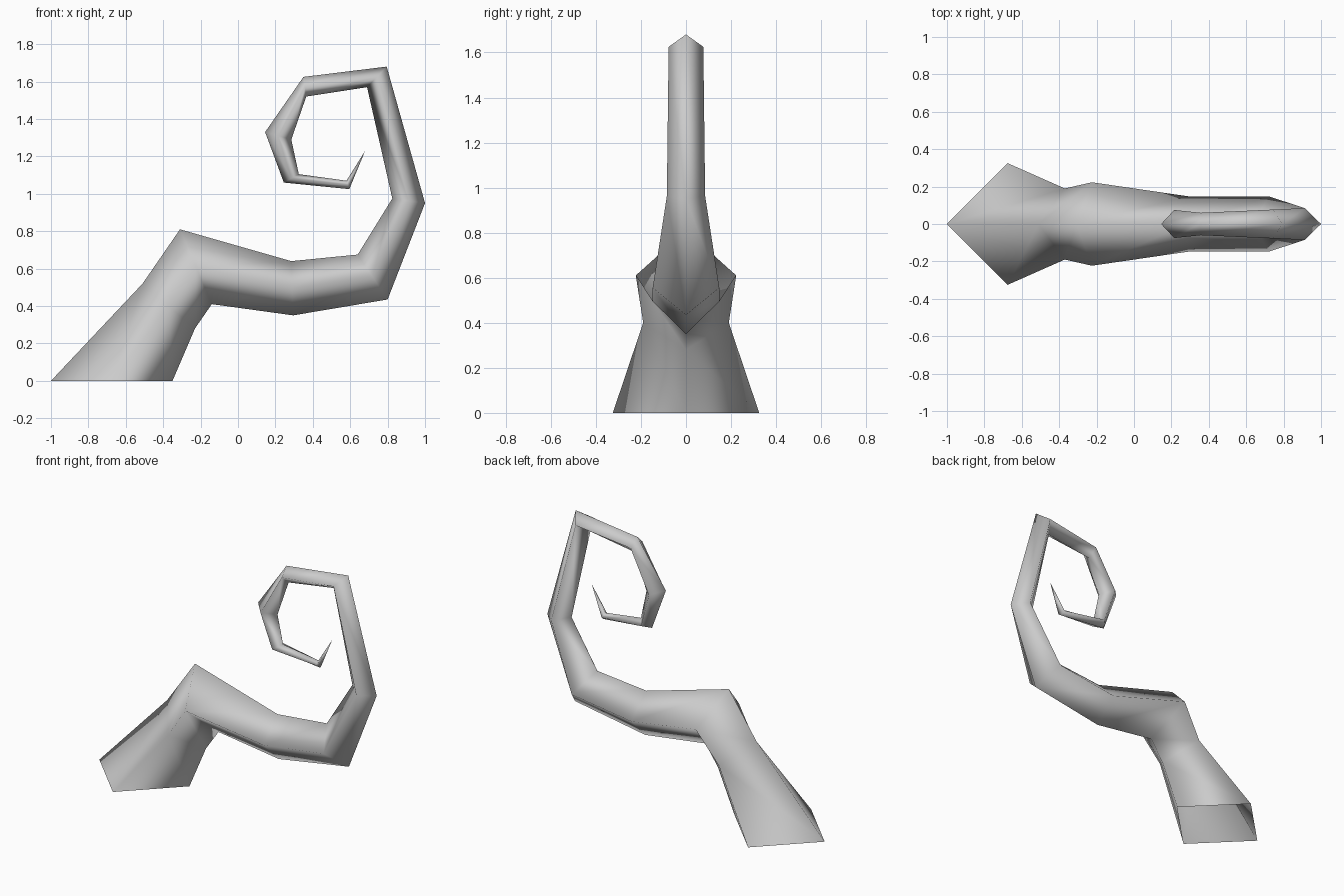
import bpy, bmesh

cube = bpy.data.objects.get("Cube")
if cube:
    bpy.data.objects.remove(cube, do_unlink=True)

# One plain grey for the whole horn
grey = bpy.data.materials.new("plain_grey")
grey.use_nodes = True
color = (0.6, 0.6, 0.6, 1)
grey.diffuse_color = color
grey.node_tree.nodes["Principled BSDF"].inputs["Base Color"].default_value = color

# Diamond rings from base to tip: outer x, z, inner x, z, half width
RINGS = [
    (-1.00, 0.00, -0.35, 0.00, 0.325),
    (-0.51, 0.52, -0.23, 0.28, 0.19),
    (-0.31, 0.81, -0.14, 0.41, 0.223),
    (0.285, 0.64, 0.295, 0.35, 0.148),
    (0.64, 0.675, 0.80, 0.435, 0.148),
    (0.825, 0.975, 1.00, 0.95, 0.085),
    (0.69, 1.57, 0.795, 1.68, 0.077),
    (0.365, 1.52, 0.35, 1.625, 0.06),
    (0.285, 1.29, 0.145, 1.33, 0.075),
    (0.325, 1.105, 0.245, 1.06, 0.055),
    (0.58, 1.07, 0.595, 1.025, 0.03),
]
TIP = (0.68, 0, 1.23)

bm = bmesh.new()
rings = []
for ax, az, bx, bz, w in RINGS:
    mx, mz = (ax + bx) / 2, (az + bz) / 2
    corners = [(ax, 0, az), (mx, w, mz), (bx, 0, bz), (mx, -w, mz)]
    rings.append([bm.verts.new(c) for c in corners])

# Four-sided walls, open at the base
for lower, upper in zip(rings, rings[1:]):
    for i in range(4):
        j = (i + 1) % 4
        bm.faces.new((lower[i], lower[j], upper[j], upper[i]))

# Pointed end of the curl
tip = bm.verts.new(TIP)
for i in range(4):
    bm.faces.new((rings[-1][i], rings[-1][(i + 1) % 4], tip))

bmesh.ops.recalc_face_normals(bm, faces=bm.faces)
for face in bm.faces:
    face.smooth = True

mesh = bpy.data.meshes.new("curled_horn")
bm.to_mesh(mesh)
bm.free()
mesh.materials.append(grey)
horn = bpy.data.objects.new("curled_horn", mesh)
bpy.context.collection.objects.link(horn)
